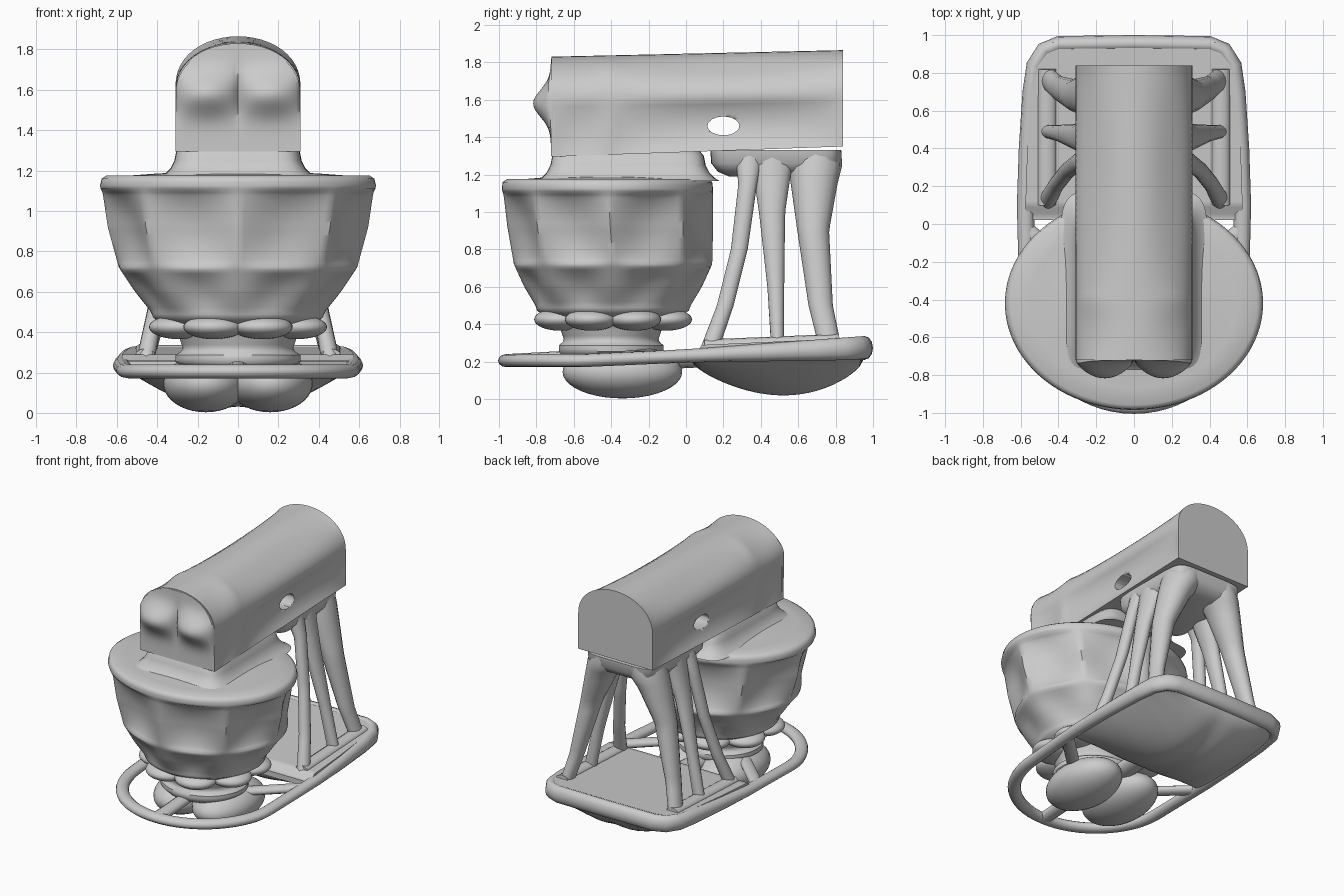
import bpy, bmesh
from math import sin, cos, pi, exp, hypot, copysign, sqrt
from mathutils import Vector

if "Cube" in bpy.data.objects:
    bpy.data.objects.remove(bpy.data.objects["Cube"])


def finish(name, bm, angle=0.9):
    bmesh.ops.recalc_face_normals(bm, faces=bm.faces[:])
    me = bpy.data.meshes.new(name)
    bm.to_mesh(me)
    bm.free()
    ob = bpy.data.objects.new(name, me)
    bpy.context.collection.objects.link(ob)
    bpy.ops.object.select_all(action='DESELECT')
    ob.select_set(True)
    bpy.context.view_layer.objects.active = ob
    bpy.ops.object.shade_smooth_by_angle(angle=angle)
    return ob


def loft(name, rings, closed=False):
    """Skin a list of equally sized point loops; cap the ends unless closed."""
    bm = bmesh.new()
    vs = [[bm.verts.new(p) for p in r] for r in rings]
    n, m = len(vs[0]), len(vs)
    for i in range(m if closed else m - 1):
        a, b = vs[i], vs[(i + 1) % m]
        for j in range(n):
            k = (j + 1) % n
            bm.faces.new((a[j], a[k], b[k], b[j]))
    if not closed:
        bm.faces.new(vs[0])
        bm.faces.new(vs[-1])
    return finish(name, bm)


def blob(name, loc, size):
    bm = bmesh.new()
    bmesh.ops.create_uvsphere(bm, u_segments=32, v_segments=20, radius=1)
    for v in bm.verts:
        v.co = Vector([c + a * s for c, a, s in zip(loc, v.co, size)])
    return finish(name, bm)


def lerp_table(tab, x):
    for a, b in zip(tab, tab[1:]):
        if x <= b[0]:
            f = (x - a[0]) / (b[0] - a[0])
            return [p + (q - p) * f for p, q in zip(a, b)]
    return list(tab[-1])


def bump(x, lo, hi):
    return sin(pi * (x - lo) / (hi - lo)) if lo < x < hi else 0.0


def circle(n):
    return [2 * pi * k / n for k in range(n)]


def rounded(cx, cy, rx, ry, z, p):
    """Superellipse ring; small p gives squarer corners."""
    return [(cx + rx * copysign(abs(cos(a)) ** p, cos(a)), cy + ry * copysign(abs(sin(a)) ** p, sin(a)), z)
            for a in circle(64)]


# Base rim: a tube following the rounded outline
half = [(0.56 * sin(a), -0.4 - 0.56 * cos(a)) for a in [pi / 2 * i / 16 for i in range(17)]]
half += [(0.57, -0.1), (0.575, 0.1), (0.565, 0.4), (0.545, 0.7), (0.525, 0.84), (0.475, 0.92), (0.40, 0.95), (0, 0.955)]
path = half + [(-x, y) for x, y in half[-2:0:-1]]
rings = []
for i, (x, y) in enumerate(path):
    p, q = path[i - 1], path[(i + 1) % len(path)]
    dx, dy = q[0] - p[0], q[1] - p[1]
    d = hypot(dx, dy)
    nx, ny = dy / d, -dx / d
    z, h = 0.23 + 0.045 * y, 0.035 + 0.03 * max(0, y)
    z = max(z, 0.205)
    rings.append([(x + 0.045 * cos(a) * nx, y + 0.045 * cos(a) * ny, z + h * sin(a)) for a in circle(12)])
loft('base_rim', rings, True)

# Rear base plate with the double bulge underneath
widths = [(0.02, 0.575), (0.1, 0.575), (0.4, 0.565), (0.7, 0.545), (0.84, 0.52), (0.96, 0.43)]
rings = []
for i in range(29):
    t = i / 28
    y = 0.02 + 0.94 * t
    w = lerp_table(widths, y)[1]
    depth = 0.22 * max(0, sin(pi * t ** 1.15)) ** 0.6
    top = 0.285 + 0.045 * y if t > 0.05 else 0.25
    us = [k / 14 - 1 for k in range(29)]
    low = [(u * w, y, 0.21 + 0.02 * y - depth * (1 - abs(u) ** 1.8) * (1 - 0.14 * exp(-(u / 0.16) ** 2))) for u in us]
    rings.append(low + [(w, y, top), (-w, y, top)])
loft('base_plate', rings)

# Twin bulges below the bowl foot, and the spokes to the rim
for s in (-1, 1):
    blob('foot_bulge', (0.16 * s, -0.34, 0.145), (0.21, 0.32, 0.142))


def bar(name, a, b, r):
    a, b = Vector(a), Vector(b)
    d = (b - a).normalized()
    side = d.cross(Vector((0, 0, 1))).normalized()
    up = side.cross(d)
    loft(name, [[p + side * (r * 1.5 * cos(k)) + up * (r * sin(k)) for k in circle(12)] for p in (a, b)])


bar('spoke_front', (0, -0.5, 0.23), (0, -0.96, 0.205), 0.035)
bar('spoke_back', (0, -0.3, 0.2), (0, 0.1, 0.22), 0.05)
for s in (-1, 1):
    bar('spoke_side', (0.22 * s, -0.36, 0.23), (0.57 * s, -0.03, 0.23), 0.03)

# Bowl: lofted ellipses with panels sunk between eight ribs
# columns: z, x radius, y radius, centre y
prof = [(0.22, 0.26, 0.25, -0.40), (0.25, 0.31, 0.28, -0.40), (0.29, 0.31, 0.28, -0.40), (0.31, 0.27, 0.25, -0.40),
        (0.40, 0.30, 0.28, -0.40), (0.47, 0.42, 0.405, -0.39), (0.50, 0.43, 0.415, -0.39), (0.60, 0.51, 0.475, -0.39),
        (0.72, 0.59, 0.53, -0.39), (0.92, 0.645, 0.55, -0.405), (1.09, 0.67, 0.56, -0.415),
        (1.12, 0.685, 0.565, -0.42), (1.16, 0.675, 0.56, -0.42)]
rings = []
for i in range(57):
    z = 0.22 + 0.94 * i / 56
    _, rx, ry, cy = lerp_table(prof, z)
    ring = []
    for a in circle(128):
        g = sin(4 * a) ** 2
        f = 1 - 0.12 * g ** 0.5 * bump(z, 0.72, 1.11) ** 0.6 - 0.07 * g * bump(z, 0.49, 0.71)
        ring.append((rx * f * cos(a), cy + ry * f * sin(a), z))
    rings.append(ring)
# Lid closing the bowl
for sc, z in ((0.96, 1.175), (0.8, 1.175), (0.6, 1.185), (0.2, 1.2)):
    rings.append([(0.68 * sc * cos(a), -0.42 + 0.56 * sc * sin(a), z) for a in circle(128)])
loft('bowl', rings)

# Scalloped collar of rounded bulges round the bowl's lower edge
for k in range(8):
    a = pi / 8 + k * pi / 4
    blob('collar_bulge', (0.315 * cos(a), -0.39 + 0.305 * sin(a), 0.425), (0.15, 0.14, 0.06))

# Flared skirt between lid and head
rings = []
for z, e in ((1.165, 0.08), (1.18, 0.055), (1.21, 0.025), (1.25, 0.005), (1.3, -0.005), (1.33, -0.03)):
    rings.append(rounded(0, -0.31, 0.31 + e, 0.41 + e, z, 0.3))
loft('head_skirt', rings)

# Head: arched section swept along y with dished panels
rings = []
for i in range(49):
    t = i / 48
    y = -0.72 + 1.56 * t
    win = 0.045 * bump(y, -0.4, 0.84) ** 0.6 + 0.02 * bump(y, -0.72, -0.4)
    zb, zm, zt = 1.295 + 0.055 * t, 1.59 + 0.025 * t, 1.83 + 0.035 * t
    right = [(0.31 - win * max(0, sin(pi * k / 10)) ** 0.8, y, zb + (zm - zb) * k / 10) for k in range(11)]
    for k in range(1, 13):
        p = pi / 2 * k / 12
        c = 1 - 2.2 * win * sin(2 * p) ** 2
        right.append((0.31 * c * cos(p) if k < 12 else 0, y, zm + (zt - zm) * c * sin(p) ** 0.9))
    rings.append(right + [(-x, y, z) for x, y, z in right[-2::-1]])
head = loft('head', rings)

# Oval opening through the head side
cut = loft('opening_cutter', [[(x, 0.2 + 0.085 * cos(a), 1.46 + 0.05 * sin(a)) for a in circle(24)] for x in (-0.6, 0.6)])
cut.hide_render = True
mod = head.modifiers.new('opening', 'BOOLEAN')
mod.operation = 'DIFFERENCE'
mod.object = cut
bpy.context.view_layer.objects.active = head
bpy.ops.object.modifier_apply(modifier='opening')
bpy.data.objects.remove(cut, do_unlink=True)

# Head front: soft panel swelling into two cheeks
rings = []
for i in range(29):
    z = 1.3 + 0.52 * i / 28
    w = 0.308 if z < 1.59 else 0.308 * sqrt(max(0.003, 1 - ((z - 1.59) / 0.237) ** 2))
    front = []
    for k in range(33):
        x = w * (k / 16 - 1)
        swell = 0.095 * abs(sin(pi * x / 0.31)) ** 0.7 * exp(-((z - 1.58) / 0.1) ** 2)
        front.append((x, -0.722 - swell, z))
    rings.append(front + [(w, -0.7, z), (-w, -0.7, z)])
loft('head_front', rings)


# Column legs: curved tapering tubes; each key is z, x, y, rx, ry
def leg(name, keys, s):
    rings = []
    for i in range(25):
        z = keys[0][0] + (keys[-1][0] - keys[0][0]) * i / 24
        _, x, y, rx, ry = lerp_table(keys, z)
        rings.append([(s * (x + rx * cos(a)), y + ry * sin(a), z) for a in circle(16)])
    loft(name, rings)


for s in (-1, 1):
    leg('front_leg', [(0.28, 0.455, 0.13, 0.045, 0.05), (0.5, 0.41, 0.21, 0.04, 0.045), (0.8, 0.35, 0.285, 0.04, 0.045),
                      (1.15, 0.29, 0.33, 0.04, 0.05), (1.33, 0.22, 0.34, 0.06, 0.08)], s)
    leg('middle_leg', [(0.28, 0.455, 0.49, 0.045, 0.035), (0.6, 0.39, 0.48, 0.04, 0.045), (1.0, 0.30, 0.46, 0.05, 0.07),
                       (1.2, 0.24, 0.46, 0.065, 0.1), (1.33, 0.2, 0.46, 0.08, 0.13)], s)
    leg('rear_leg', [(0.28, 0.455, 0.77, 0.045, 0.06), (0.5, 0.40, 0.72, 0.05, 0.065), (0.9, 0.31, 0.68, 0.075, 0.085),
                     (1.15, 0.22, 0.685, 0.11, 0.125), (1.25, 0.17, 0.69, 0.135, 0.145), (1.33, 0.15, 0.69, 0.13, 0.14)], s)
    # Raised sill joining the leg feet
    bar('leg_sill', (0.46 * s, 0.1, 0.285), (0.46 * s, 0.82, 0.315), 0.033)

# Rounded underside of the head over the column
rings = []
for z, e in ((1.19, -0.12), (1.215, -0.06), (1.26, -0.025), (1.33, -0.02)):
    rings.append(rounded(0, 0.48, 0.31 + e, 0.37 + e, z, 0.3))
loft('head_underside', rings)
